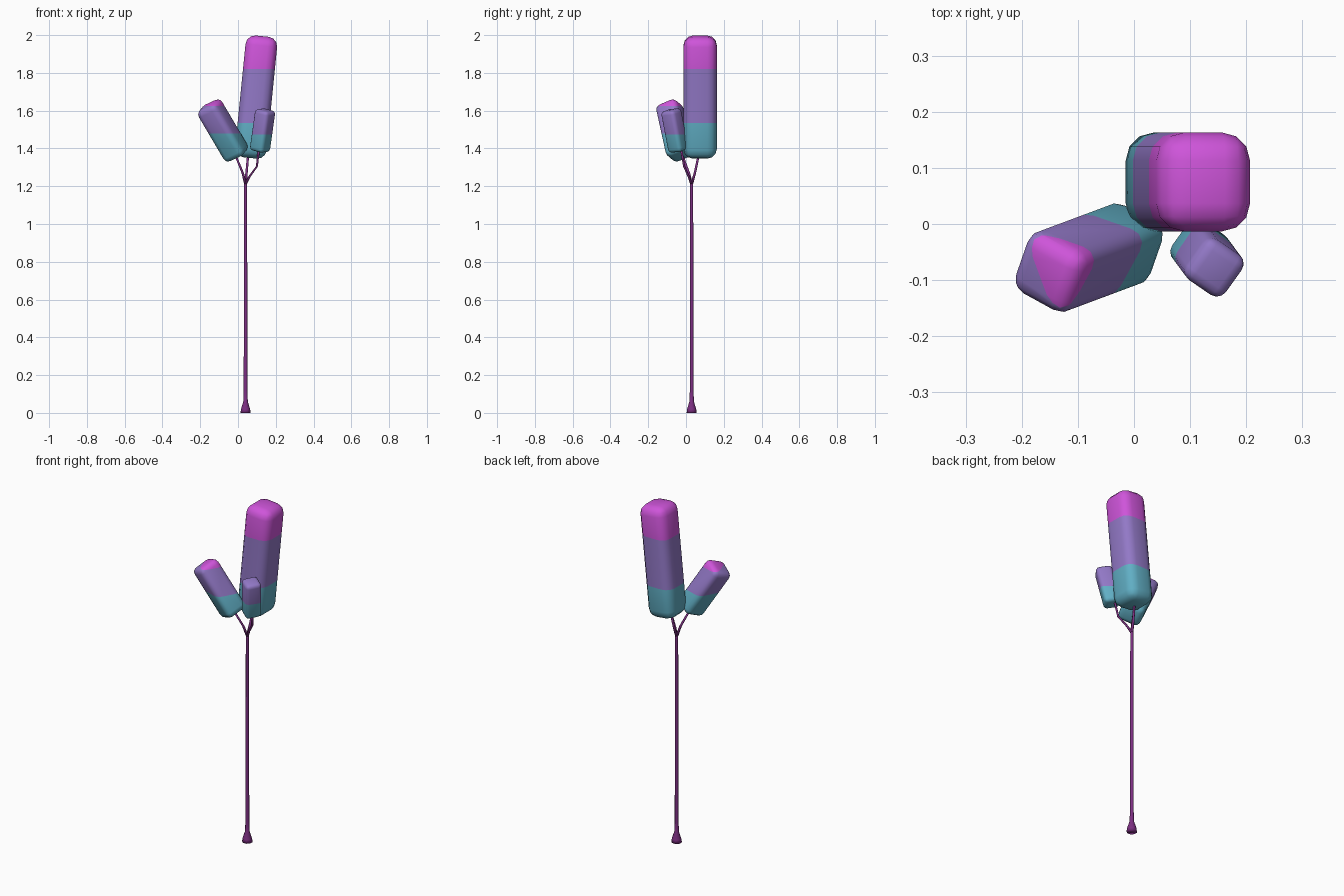
import bpy, bmesh, math
from mathutils import Vector, Matrix

if "Cube" in bpy.data.objects:
    bpy.data.objects.remove(bpy.data.objects["Cube"])


def material(name, rgb):
    m = bpy.data.materials.new(name)
    m.diffuse_color = (*rgb, 1)
    m.use_nodes = True
    m.node_tree.nodes["Principled BSDF"].inputs["Base Color"].default_value = m.diffuse_color
    return m


BLUE = material("pale blue", (0.12, 0.43, 0.56))
PURPLE = material("soft purple", (0.29, 0.19, 0.57))
PINK = material("bright pink", (0.62, 0.09, 0.70))
STEM = material("dark plum", (0.20, 0.028, 0.22))


def finish(name, bm, mats):
    bmesh.ops.recalc_face_normals(bm, faces=bm.faces[:])
    for f in bm.faces:
        f.smooth = True
    me = bpy.data.meshes.new(name)
    bm.to_mesh(me)
    bm.free()
    for m in mats:
        me.materials.append(m)
    ob = bpy.data.objects.new(name, me)
    bpy.context.collection.objects.link(ob)
    return ob


def tube(name, path, sides=8):
    """Stem through (x, y, z, radius) points with horizontal rings."""
    bm = bmesh.new()
    rings = []
    for x, y, z, r in path:
        rings.append([bm.verts.new((x + r * math.cos(a), y + r * math.sin(a), z))
                      for a in (2 * math.pi * (i + 0.5) / sides for i in range(sides))])
    for a, b in zip(rings, rings[1:]):
        for i in range(sides):
            j = (i + 1) % sides
            bm.faces.new((a[i], a[j], b[j], b[i]))
    bm.faces.new(rings[0][::-1])
    bm.faces.new(rings[-1])
    return finish(name, bm, [STEM])


def pod(name, centre, lean, size, radius, twist, cuts):
    """Rounded block of foliage, coloured in bands by height."""
    bm = bmesh.new()
    bmesh.ops.create_cube(bm, size=1)
    bmesh.ops.scale(bm, vec=size, verts=bm.verts)
    bmesh.ops.bevel(bm, geom=bm.edges[:], offset=radius, segments=3,
                    profile=0.5, affect='EDGES')
    turn = Vector((0, 0, 1)).rotation_difference(Vector(lean)).to_matrix().to_4x4()
    bm.transform(Matrix.Translation(centre) @ turn
                 @ Matrix.Rotation(math.radians(twist), 4, 'Z'))
    for z in cuts:
        bmesh.ops.bisect_plane(bm, geom=bm.verts[:] + bm.edges[:] + bm.faces[:],
                               plane_co=(0, 0, z), plane_no=(0, 0, 1))
    for f in bm.faces:
        f.material_index = sum(f.calc_center_median().z > z for z in cuts)
    return finish(name, bm, [BLUE, PURPLE, PINK])


# Trunk with flared foot
tube("trunk", [(0.04, 0.03, 0, 0.029), (0.04, 0.03, 0.02, 0.026),
               (0.04, 0.03, 0.06, 0.013), (0.04, 0.03, 0.12, 0.0105),
               (0.04, 0.03, 0.7, 0.010), (0.04, 0.03, 1.2, 0.0085),
               (0.04, 0.03, 1.235, 0.009)])

# Three branches from the fork
tube("large_branch", [(0.04, 0.03, 1.21, 0.008), (0.045, 0.047, 1.27, 0.007),
                      (0.055, 0.07, 1.38, 0.006)])
tube("left_branch", [(0.04, 0.03, 1.21, 0.008), (0.025, 0.015, 1.27, 0.007),
                     (-0.02, -0.025, 1.38, 0.006)])
tube("right_branch", [(0.04, 0.03, 1.21, 0.008), (0.06, 0.015, 1.25, 0.007),
                      (0.10, -0.01, 1.305, 0.006), (0.113, -0.03, 1.42, 0.006)])

# Foliage pods
pod("large_pod", (0.096, 0.075, 1.672), (0.1, 0, 1), (0.168, 0.176, 0.648), 0.05, 0,
    (1.535, 1.82))
pod("left_pod", (-0.08, -0.06, 1.495), (-0.59, -0.22, 1), (0.125, 0.125, 0.32), 0.03, 66,
    (1.48, 1.625))
pod("right_pod", (0.13, -0.06, 1.495), (0.14, -0.19, 1), (0.088, 0.088, 0.225), 0.02, -35,
    (1.475,))
